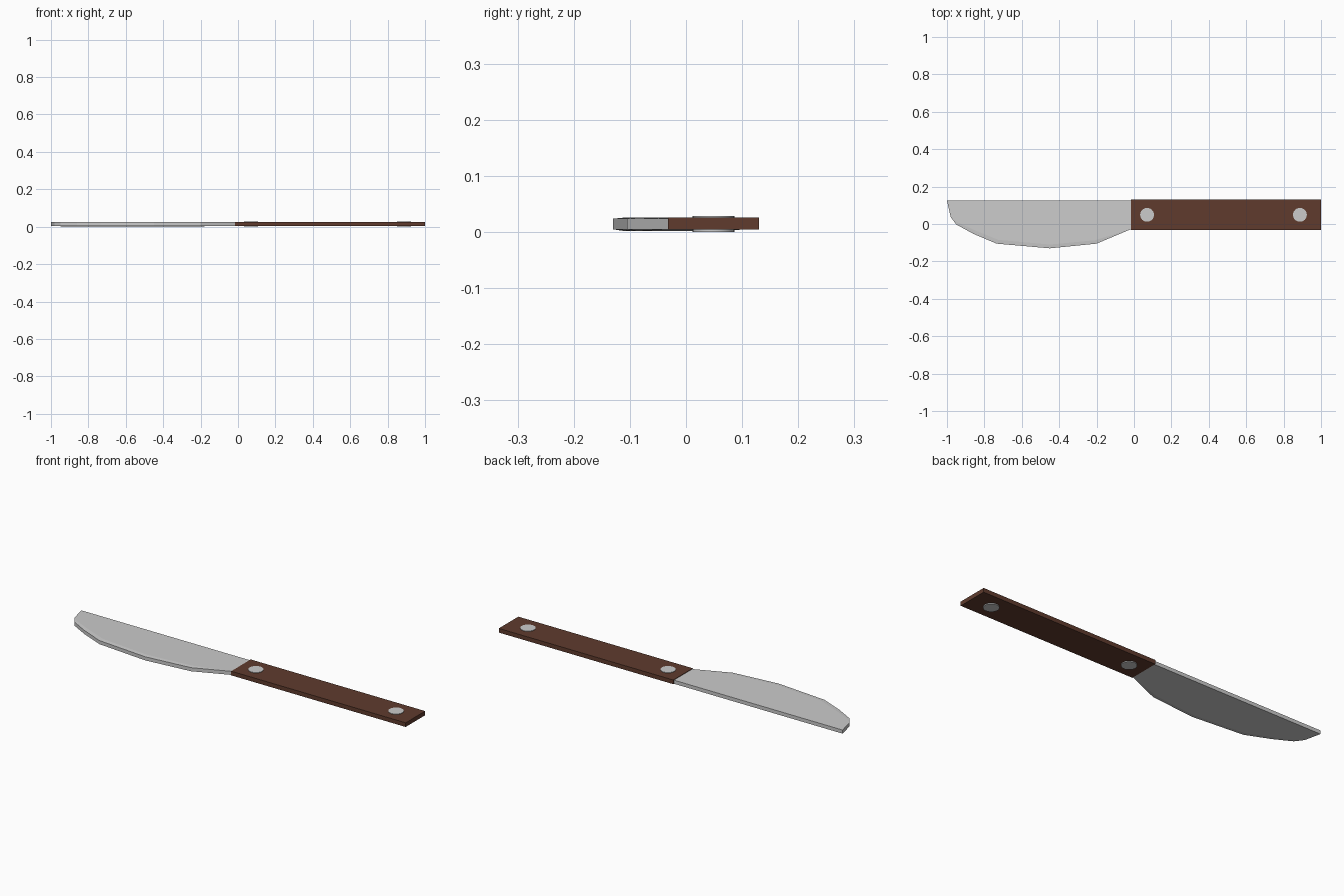
import bpy
import bmesh

if "Cube" in bpy.data.objects:
    bpy.data.objects.remove(bpy.data.objects["Cube"])


def mesh_object(name, bm):
    bmesh.ops.recalc_face_normals(bm, faces=bm.faces)
    mesh = bpy.data.meshes.new(name)
    bm.to_mesh(mesh)
    bm.free()
    obj = bpy.data.objects.new(name, mesh)
    bpy.context.collection.objects.link(obj)
    return obj


# Blade: spine corners plus a faceted belly, thinning slightly at the cutting edge
def make_blade():
    belly = [(-0.98, 0.037), (-0.95, -0.003), (-0.86, -0.052), (-0.735, -0.105),
             (-0.45, -0.13), (-0.2, -0.105), (-0.017, -0.028)]
    inset = [(0.0, 0.0), (0.012, 0.01), (0.01, 0.018), (0.01, 0.02),
             (0.0, 0.02), (-0.01, 0.018), (0.0, 0.0)]
    spine = [(-0.017, 0.125), (-1.0, 0.125)]
    bm = bmesh.new()
    rims = []
    for z_edge, z_face in ((0.005, 0.002), (0.024, 0.026)):
        outer = [bm.verts.new((x, y, z_edge)) for x, y in belly]
        inner = [outer[0]]
        for (x, y), (dx, dy) in list(zip(belly, inset))[1:-1]:
            inner.append(bm.verts.new((x + dx, y + dy, z_face)))
        inner.append(outer[-1])
        back = [bm.verts.new((x, y, z_edge)) for x, y in spine]
        bm.faces.new(inner + back)
        for i in range(len(belly) - 1):
            quad = [outer[i], outer[i + 1], inner[i + 1], inner[i]]
            bm.faces.new(list(dict.fromkeys(quad)))
        rims.append(outer + back)
    low, high = rims
    for i in range(len(low)):
        j = (i + 1) % len(low)
        bm.faces.new((low[i], low[j], high[j], high[i]))
    return mesh_object("blade", bm)


make_blade()

# Wooden handle slab
wood = bpy.data.materials.new("dark_wood")
wood.diffuse_color = (0.115, 0.044, 0.027, 1)
wood.use_nodes = True
wood.node_tree.nodes["Principled BSDF"].inputs["Base Color"].default_value = wood.diffuse_color
bpy.ops.mesh.primitive_cube_add(size=1, location=(0.4915, 0.049, 0.0155))
handle = bpy.context.object
handle.name = "handle"
handle.scale = (1.017, 0.162, 0.022)
handle.data.materials.append(wood)

# Rivets through the handle, slightly proud on both faces
for name, x in (("front_rivet", 0.07), ("rear_rivet", 0.887)):
    bpy.ops.mesh.primitive_cylinder_add(vertices=32, radius=0.037, depth=0.029,
                                        location=(x, 0.049, 0.0145))
    bpy.context.object.name = name
    bpy.ops.object.shade_smooth_by_angle()
